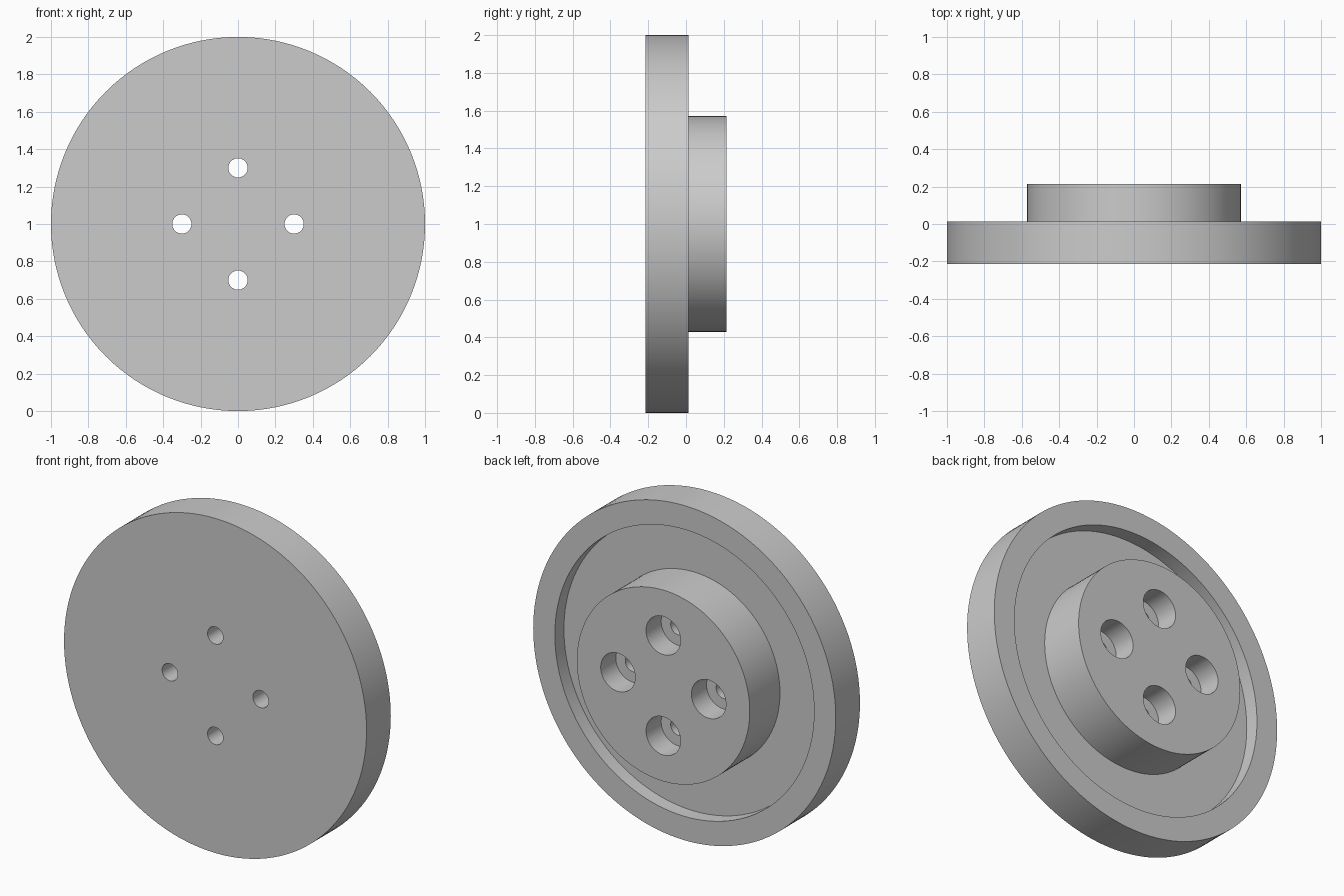
import bpy, bmesh, math
from mathutils import Vector, Matrix

cube = bpy.data.objects.get("Cube")
if cube:
    bpy.data.objects.remove(cube, do_unlink=True)

U = 1 / 35            # one design unit; the disc radius is 35 units
CENTRE = Vector((0, 0, 1))

grey = bpy.data.materials.new("plain_grey")
grey.use_nodes = True
COLOUR = (0.6, 0.6, 0.6, 1)
grey.diffuse_color = COLOUR
grey.node_tree.nodes["Principled BSDF"].inputs["Base Color"].default_value = COLOUR


def lathe(name, profile, centre, steps):
    """Spin a (radius, y) profile around the y axis through centre."""
    bm = bmesh.new()
    verts = [bm.verts.new((r * U, y * U, 0)) for r, y in profile]
    edges = [bm.edges.new(pair) for pair in zip(verts, verts[1:])]
    bmesh.ops.spin(bm, geom=verts + edges, cent=(0, 0, 0), axis=(0, 1, 0),
                   angle=math.tau, steps=steps, use_duplicate=False)
    bmesh.ops.remove_doubles(bm, verts=bm.verts, dist=1e-5)
    bmesh.ops.recalc_face_normals(bm, faces=bm.faces)
    mesh = bpy.data.meshes.new(name)
    bm.to_mesh(mesh)
    bm.free()
    mesh.materials.append(grey)
    obj = bpy.data.objects.new(name, mesh)
    obj.location = centre
    bpy.context.collection.objects.link(obj)
    return obj


# Disc with raised rim, recessed web and central hub
wheel = lathe("flanged_disc", [(0, -7.5), (35, -7.5), (35, 0.5), (30, 0.5),
                               (30, -2.5), (20, -2.5), (20, 7.5), (0, 7.5)],
              CENTRE, 128)

# Four stepped bolt holes, wide at the hub end
for i in range(4):
    offset = Matrix.Rotation(i * math.pi / 2, 3, 'Y') @ Vector((10.5 * U, 0, 0))
    cutter = lathe(f"bolt_hole_cutter_{i + 1}",
                   [(0, -9), (1.8, -9), (1.8, 2.5), (4, 2.5), (4, 9), (0, 9)],
                   CENTRE + offset, 48)
    cutter.hide_render = True
    cut = wheel.modifiers.new(f"bolt_hole_{i + 1}", 'BOOLEAN')
    cut.operation = 'DIFFERENCE'
    cut.solver = 'EXACT'
    cut.object = cutter

# Apply the cuts, drop the cutters and smooth the round walls
bpy.context.view_layer.objects.active = wheel
wheel.select_set(True)
for cut in list(wheel.modifiers):
    cutter = cut.object
    bpy.ops.object.modifier_apply(modifier=cut.name)
    bpy.data.objects.remove(cutter, do_unlink=True)
bpy.ops.object.shade_smooth_by_angle(angle=math.radians(30))
